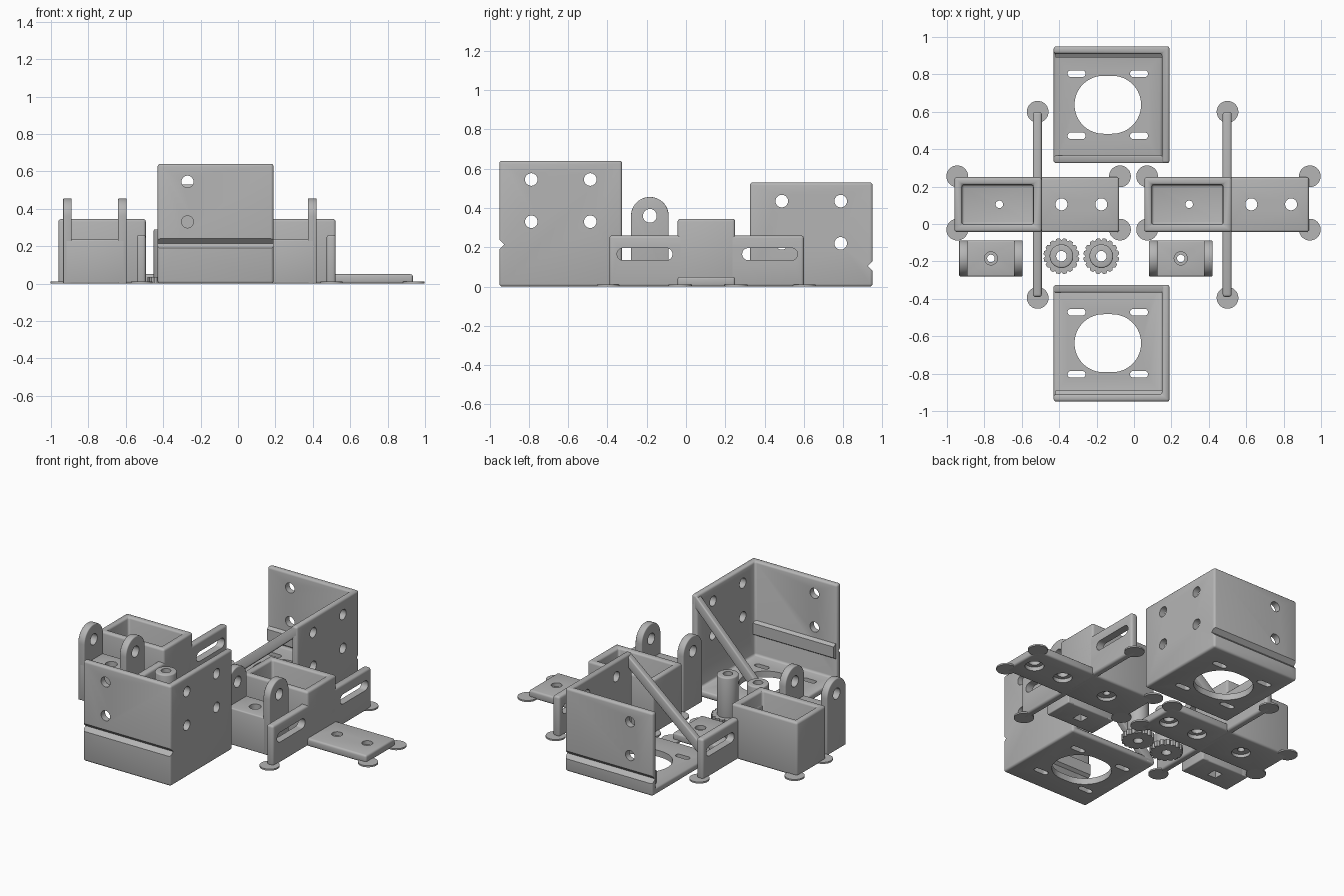
import bpy, bmesh, math
from mathutils import Vector

old = bpy.data.objects.get("Cube")
if old:
    bpy.data.objects.remove(old, do_unlink=True)

grey = bpy.data.materials.new("plain grey plastic")
grey.use_nodes = True
GREY = (0.46, 0.46, 0.46, 1)
grey.diffuse_color = GREY
grey.node_tree.nodes["Principled BSDF"].inputs["Base Color"].default_value = GREY


def place(axis, u, v, w):
    """Map profile (u, v) and depth w to space for an extrusion along an axis."""
    return {"x": (w, u, v), "y": (u, w, v), "z": (u, v, w)}[axis]


def prism(name, points, axis, lo, hi):
    bm = bmesh.new()
    face = bm.faces.new([bm.verts.new(place(axis, u, v, lo)) for u, v in points])
    ext = bmesh.ops.extrude_face_region(bm, geom=[face])["geom"]
    shift = Vector(place(axis, 0, 0, hi - lo))
    bmesh.ops.translate(bm, verts=[g for g in ext if isinstance(g, bmesh.types.BMVert)], vec=shift)
    bmesh.ops.recalc_face_normals(bm, faces=bm.faces)
    mesh = bpy.data.meshes.new(name)
    bm.to_mesh(mesh)
    bm.free()
    mesh.materials.append(grey)
    obj = bpy.data.objects.new(name, mesh)
    bpy.context.scene.collection.objects.link(obj)
    return obj


def box(name, x0, x1, y0, y1, z0, z1):
    return prism(name, [(x0, y0), (x1, y0), (x1, y1), (x0, y1)], "z", z0, z1)


def slot(u, v, r, half=0, n=32):
    """Circle outline, stretched along u into a slot when half > 0."""
    pts = []
    for i in range(n + 1):
        a = -math.pi / 2 + math.pi * i / n
        pts.append((u + half + r * math.cos(a), v + r * math.sin(a)))
    pts += [(2 * u - p, 2 * v - q) for p, q in pts]
    return pts if half else pts[:n] + pts[n + 1:-1]


def apply(obj):
    graph = bpy.context.evaluated_depsgraph_get()
    graph.update()
    mesh = bpy.data.meshes.new_from_object(obj.evaluated_get(graph))
    obj.modifiers.clear()
    obj.data = mesh


def cut(obj, *cutters):
    for c in cutters:
        m = obj.modifiers.new("cut", "BOOLEAN")
        m.operation, m.solver, m.object = "DIFFERENCE", "EXACT", c
        apply(obj)
        bpy.data.objects.remove(c, do_unlink=True)
    return obj


def soften(obj, width=0.014):
    m = obj.modifiers.new("soften", "BEVEL")
    m.width, m.segments, m.limit_method = width, 3, "ANGLE"
    m.angle_limit = math.radians(50)
    apply(obj)
    return obj


def hole(axis, u, v, r, lo, hi, half=0):
    return prism("cutter", slot(u, v, r, half), axis, lo, hi)


# Motor brackets: base, side wall and end wall, open on the other two sides
def motor_bracket(name, s, height):
    L, R, T = -0.43, 0.19, 0.04
    near, far = s * 0.325, s * 0.95
    mid = (near + far) / 2
    lo, hi = sorted((near, far))
    body = box(name + "_motor_bracket", L, R, lo, hi, 0, height)
    cy = sorted((near - s * 0.2, far - s * T))
    cut(body, box("cutter", L - 0.2, R - T, cy[0], cy[1], T, height + 0.2))
    soften(body)
    # motor opening and mounting slots in the base
    cut(body, hole("z", -0.14, mid, 0.155, -0.1, 0.1, 0.023))
    for x in (-0.307, 0.027):
        for dy in (-0.166, 0.166):
            cut(body, hole("z", x, mid + dy, 0.018, -0.1, 0.1, 0.03))
    # wall screw holes
    for z in (height - 0.095, height - 0.31):
        for dy in (-0.15, 0.15):
            cut(body, hole("x", mid + dy, z, 0.032, 0.1, 0.3))
        cut(body, hole("y", -0.27, z, 0.032, far - 0.1, far + 0.1))
    # outer groove with matching inner rib
    g = height - 0.425
    o = far + s * 0.01
    cut(body, prism("cutter", [(o, g + 0.035), (far - s * 0.025, g), (o, g - 0.035)], "x", L - 0.1, R + 0.1))
    i = far - s * 0.03
    prism(name + "_inner_rib", [(i, g + 0.055), (i - s * 0.03, g + 0.035),
          (i - s * 0.03, g - 0.035), (i, g - 0.055)], "x", L + 0.01, R - 0.02)
    # diagonal brace across the open side
    b = sorted((near, near + s * 0.042))
    brace = prism(name + "_brace", [(L + 0.005, 0.005), (L + 0.06, 0.005), (R - 0.005, height - 0.06),
                  (R - 0.005, height - 0.004), (R - 0.03, height - 0.004), (L + 0.005, 0.04)], "y", *b)
    soften(brace, 0.008)


motor_bracket("front", -1, 0.64)
motor_bracket("rear", 1, 0.53)


# Idler mounts: open box, foot plate, slotted cross arm and corner pads
def idler_mount(side, dx):
    x0, x1, x2 = 0.055 + dx, 0.522 + dx, 0.935 + dx
    y0, y1 = -0.043, 0.25
    ym = 0.105
    tray = box(side + "_idler_box", x0, x1, y0, y1, 0, 0.345)
    cut(tray, box("cutter", x0 + 0.04, x1 - 0.045, y0 + 0.04, y1 - 0.04, 0.05, 0.6))
    soften(tray)
    cut(tray, hole("z", x0 + 0.24, ym, 0.02, -0.1, 0.1), hole("z", x0 + 0.24, ym, 0.055, -0.1, 0.02))
    plate = soften(box(side + "_foot_plate", x1 - 0.03, x2, y0, y1, 0, 0.05), 0.012)
    for x in (0.627 + dx, 0.84 + dx):
        cut(plate, hole("z", x, ym, 0.032, -0.1, 0.1), hole("z", x, ym, 0.055, -0.1, 0.025))
    arm = soften(box(side + "_cross_arm", x1 - 0.048, x1, -0.39, 0.6, 0, 0.26))
    for y in (-0.21, 0.427):
        cut(arm, hole("x", y, 0.165, 0.031, x1 - 0.2, x1 + 0.2, 0.11))
    pads = [(0.5, 0.6), (0.5, -0.395)]
    pads += [(x, y) for x in (0.07, 0.94) for y in (0.255, -0.03)]
    for x, y in pads:
        prism(side + "_corner_pad", slot(x + dx, y, 0.058), "z", 0, 0.01)

    # pulley yoke with two rounded ears
    a, b, f, k = 0.08 + dx, 0.42 + dx, -0.28, -0.088
    c, yc = (a + b) / 2, (f + k) / 2
    r = (k - f) / 2
    yoke = soften(box(side + "_yoke_body", a + 0.01, b - 0.01, f, k, 0, 0.235), 0.008)
    cut(yoke, hole("z", c, yc, 0.02, -0.1, 0.4), hole("z", c, yc, 0.035, 0.2, 0.4),
        box("cutter", c - 0.03, c + 0.03, yc - 0.03, yc + 0.03, -0.1, 0.05))
    arch = [(yc + r * math.cos(t * math.pi / 24), 0.36 + r * math.sin(t * math.pi / 24)) for t in range(25)]
    for e in (a, b - 0.046):
        ear = soften(prism(side + "_yoke_ear", [(f, 0), (k, 0)] + arch, "x", e, e + 0.046), 0.006)
        cut(ear, hole("x", yc, 0.36, 0.035, e - 0.1, e + 0.1))


idler_mount("left", 0)
idler_mount("right", -1.015)

# Tension knobs: notched flange with a tall hollow column
for n, x in enumerate((-0.388, -0.175)):
    rim = []
    for t in range(64):
        rad = 0.084 if t % 4 == 0 else 0.096
        ang = t * math.tau / 64
        rim.append((x + rad * math.cos(ang), -0.172 + rad * math.sin(ang)))
    flange = prism("knob_flange", rim, "z", 0, 0.035)
    column = soften(prism("knob_column", slot(x, -0.172, 0.063), "z", 0.01, 0.29), 0.008)
    for part in (flange, column):
        cut(part, hole("z", x, -0.172, 0.028, -0.1, 0.5))

# Smooth shading on rounded edges
bpy.ops.object.select_all(action="DESELECT")
for o in bpy.context.scene.objects:
    if o.type == "MESH" and grey.name in o.data.materials:
        o.select_set(True)
        bpy.context.view_layer.objects.active = o
bpy.ops.object.shade_smooth_by_angle(angle=math.radians(35))
